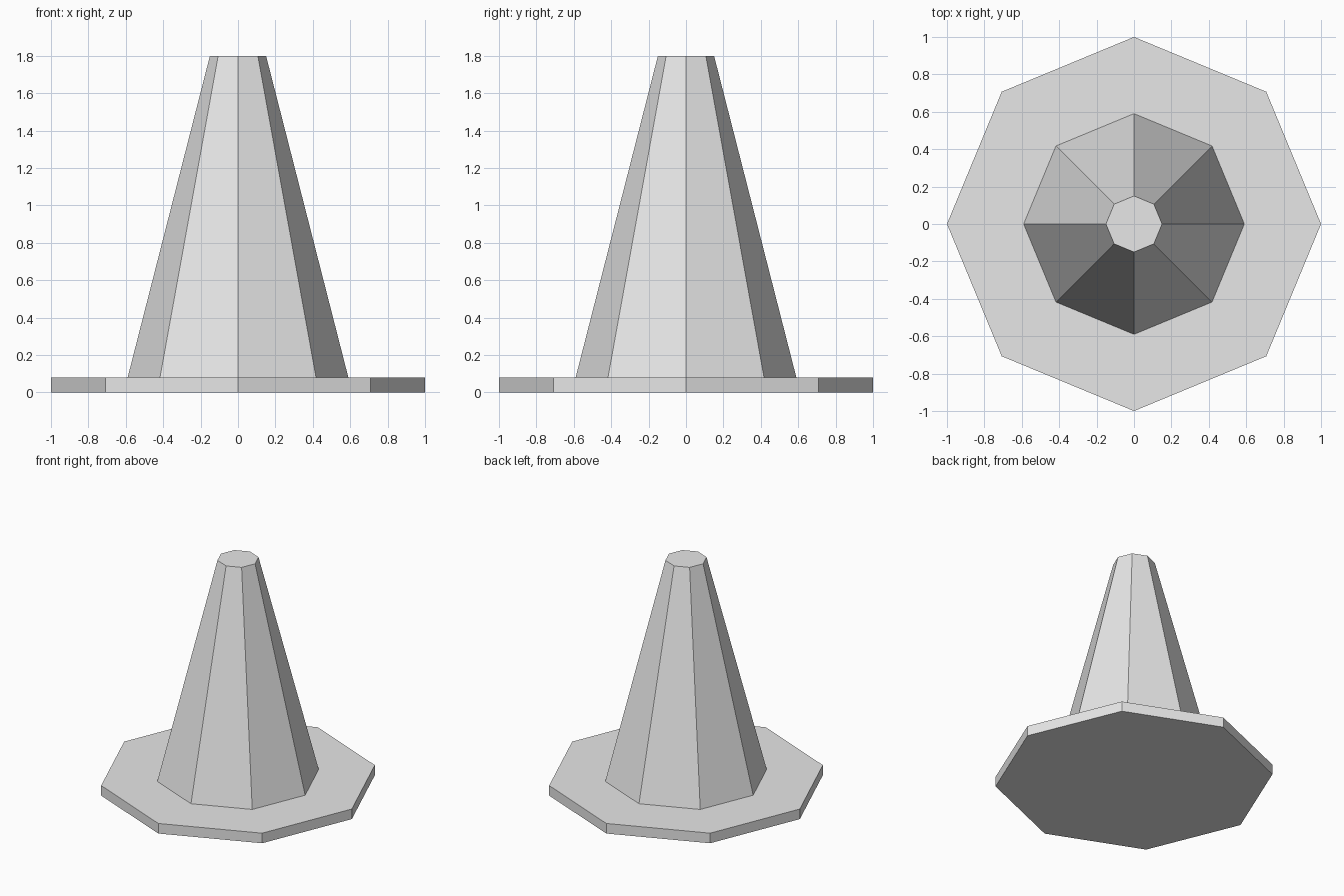
import bpy

# Remove the default cube
cube = bpy.data.objects.get("Cube")
if cube:
    bpy.data.objects.remove(cube, do_unlink=True)

SIDES = 8
BASE_HEIGHT = 0.08
TOTAL_HEIGHT = 1.8

# Single plain grey
grey = bpy.data.materials.new("light_grey")
colour = (0.8, 0.8, 0.8, 1)
grey.use_nodes = True
grey.diffuse_color = colour
grey.node_tree.nodes["Principled BSDF"].inputs["Base Color"].default_value = colour


def tapered_prism(name, bottom_radius, top_radius, z_low, z_high):
    """Flat-shaded octagonal frustum with corners on the x and y axes."""
    bpy.ops.mesh.primitive_cone_add(
        vertices=SIDES, radius1=bottom_radius, radius2=top_radius,
        depth=z_high - z_low, location=(0, 0, (z_low + z_high) / 2))
    part = bpy.context.object
    part.name = part.data.name = name
    part.data.materials.append(grey)
    return part


# Flat octagonal foot plate
tapered_prism("base_plate", 1.0, 1.0, 0, BASE_HEIGHT)

# Tapering body with a flat tip
tapered_prism("cone_body", 0.59, 0.15, BASE_HEIGHT, TOTAL_HEIGHT)
